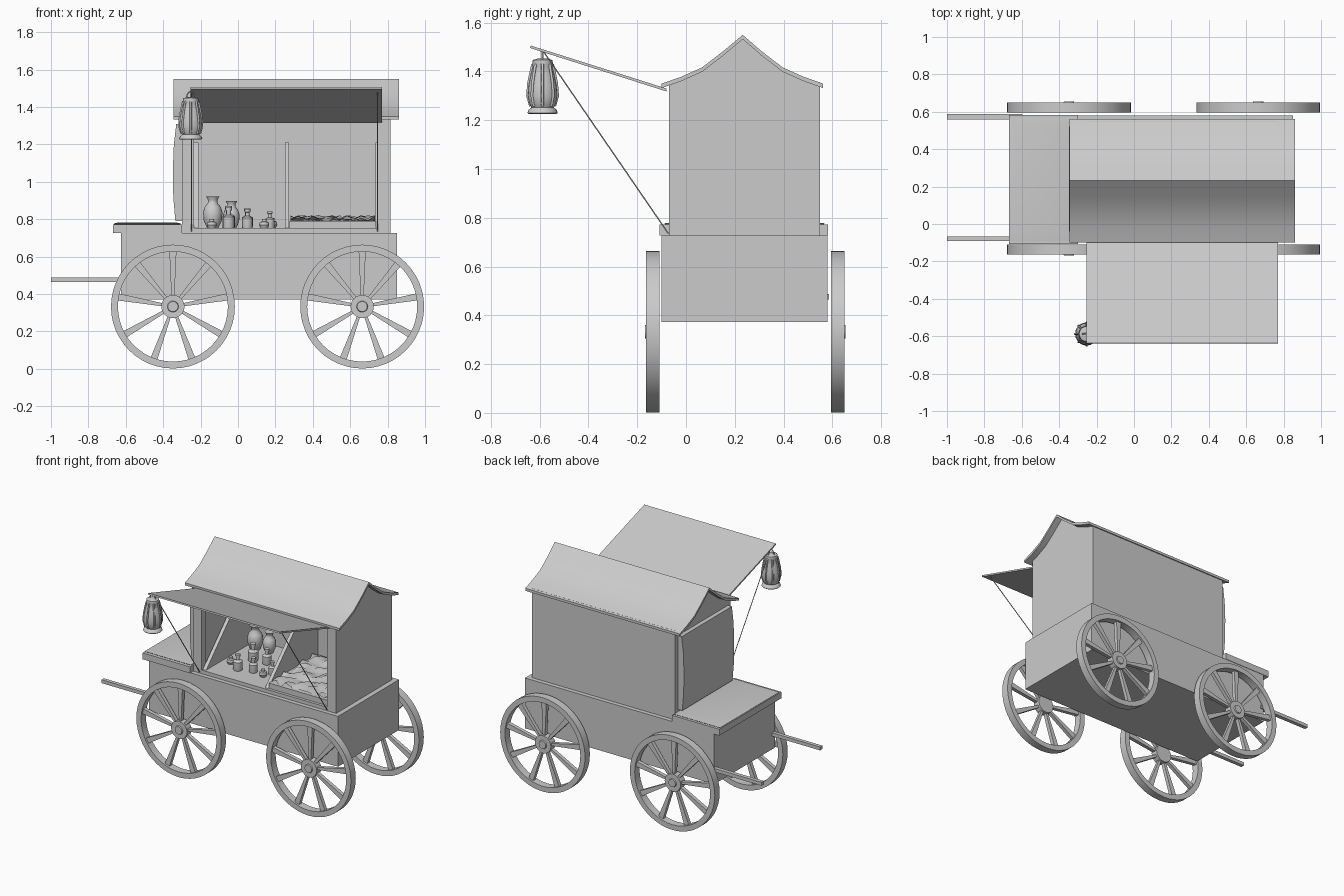
import bpy, bmesh, random
from math import sin, cos, pi, radians
from mathutils import Vector, Matrix

if "Cube" in bpy.data.objects:
    bpy.data.objects.remove(bpy.data.objects["Cube"])

random.seed(4)

def finish(name, bm, angle=None):
    bmesh.ops.recalc_face_normals(bm, faces=bm.faces)
    me = bpy.data.meshes.new(name)
    bm.to_mesh(me)
    bm.free()
    ob = bpy.data.objects.new(name, me)
    bpy.context.collection.objects.link(ob)
    if angle:
        bpy.ops.object.select_all(action='DESELECT')
        ob.select_set(True)
        bpy.context.view_layer.objects.active = ob
        bpy.ops.object.shade_smooth_by_angle(angle=radians(angle))
    return ob

def add_box(bm, x, y, z):
    m = Matrix.Translation(((x[0]+x[1])/2, (y[0]+y[1])/2, (z[0]+z[1])/2))
    bmesh.ops.create_cube(bm, size=1, matrix=m @ Matrix.Diagonal((x[1]-x[0], y[1]-y[0], z[1]-z[0], 1)))

def box(name, x, y, z):
    bm = bmesh.new()
    add_box(bm, x, y, z)
    return finish(name, bm)

def add_prism(bm, x, yz):
    # extrude a closed (y, z) outline along x
    a, b = [[bm.verts.new((v, *p)) for p in yz] for v in x]
    n = len(yz)
    bm.faces.new(a)
    bm.faces.new(b)
    for i in range(n):
        bm.faces.new((a[i], a[(i+1) % n], b[(i+1) % n], b[i]))

def prism(name, x, yz, angle=None):
    bm = bmesh.new()
    add_prism(bm, x, yz)
    return finish(name, bm, angle)

def add_lathe(bm, prof, seg, mat, closed=False):
    # spin an (r, z) profile around z
    rings = [[bm.verts.new(mat @ Vector((r*cos(2*pi*i/seg), r*sin(2*pi*i/seg), z))) for i in range(seg)]
             for r, z in prof]
    pairs = list(zip(rings, rings[1:])) + ([(rings[-1], rings[0])] if closed else [])
    for a, b in pairs:
        for i in range(seg):
            j = (i+1) % seg
            bm.faces.new((a[i], a[j], b[j], b[i]))
    if not closed:
        bm.faces.new(rings[0])
        bm.faces.new(rings[-1])

def rod(name, pts, r, cyclic=False):
    cu = bpy.data.curves.new(name, 'CURVE')
    cu.dimensions = '3D'
    cu.bevel_depth = r
    cu.bevel_resolution = 1
    cu.use_fill_caps = True
    sp = cu.splines.new('POLY')
    sp.points.add(len(pts)-1)
    for p, c in zip(sp.points, pts):
        p.co = (*c, 1)
    sp.use_cyclic_u = cyclic
    ob = bpy.data.objects.new(name, cu)
    bpy.context.collection.objects.link(ob)

# Wagon bed, driver seat and cushions
box("wagon_bed", (-.626, .85), (-.10, .58), (.372, .727))
box("seat_board", (-.668, -.30), (-.108, .583), (.727, .772))
bm = bmesh.new()
add_lathe(bm, [(.5*2**.5*.98, 0), (.5*2**.5, .006), (.6, .012)], 4,
          Matrix.Translation((-.485, .24, .771)) @ Matrix.Diagonal((.36, .66, 1, 1)) @ Matrix.Rotation(pi/4, 4, 'Z'))
finish("seat_cushion", bm, 40)
bm = bmesh.new()
bulge = [(-.30, .79), (-.335, .79), (-.346, .92), (-.348, 1.07), (-.343, 1.2), (-.33, 1.31), (-.30, 1.31)]
rows = [[bm.verts.new((x, y, z)) for x, z in bulge] for y in (-.04, .52)]
bm.faces.new(rows[0])
bm.faces.new(rows[1])
for i in range(len(bulge)):
    j = (i+1) % len(bulge)
    bm.faces.new((rows[0][i], rows[0][j], rows[1][j], rows[1][i]))
finish("seat_backrest", bm, 40)

# Cart shafts
for side, y in (("front", (-.092, -.066)), ("rear", (.56, .587))):
    box(side + "_shaft", (-1, -.60), y, (.464, .488))

# Cabin walls: gabled ends, back wall, front posts, sill and lintel
gable = [(-.07, .727), (.55, .727), (.55, 1.355), (.395, 1.405), (.31, 1.47),
         (.23, 1.54), (.15, 1.47), (.065, 1.405), (-.07, 1.355)]
prism("left_end_wall", (-.30, -.25), gable)
prism("right_end_wall", (.765, .815), gable)
box("back_wall", (-.30, .815), (.50, .55), (.727, 1.355))
box("left_front_post", (-.30, -.235), (-.07, -.02), (.727, 1.355))
box("right_front_post", (.742, .815), (-.07, -.02), (.727, 1.355))
box("front_lintel", (-.30, .815), (-.07, -.03), (1.315, 1.355))
box("counter_floor", (-.26, .78), (-.07, .51), (.727, .752))

# Slanted display dividers
bm = bmesh.new()
for x in ((-.235, -.21), (.25, .274), (.735, .75)):
    add_prism(bm, x, [(-.055, .752), (.51, .752), (.51, 1.21), (.40, 1.21)])
finish("display_dividers", bm)

# Curved gable roof
top = [(-.10, 1.35), (-.02, 1.378), (.065, 1.416), (.15, 1.481), (.23, 1.55)]
half_under = [(y, z - .018) for y, z in top]
mirror = lambda pts: [(.465 - y, z) for y, z in reversed(pts)]
shift = lambda pts: [(y - .0025, z) for y, z in pts]
prism("roof", (-.345, .86), top[:-1] + [(.2325, 1.55)] + shift(mirror(top[:-1]))
      + shift(list(reversed(mirror(half_under[:-1])))) + [(.2325, 1.532)] + half_under[:-1][::-1], 35)

# Raised awning with its ropes
prism("awning", (-.255, .77), [(-.636, 1.506), (-.08, 1.33), (-.08, 1.318), (-.639, 1.496)])
for side, x in (("left", -.248), ("right", .745)):
    rod(side + "_awning_rope", [(x, -.585, 1.483), (x, -.072, .735)], .003)

# Spoked wheels
def wheel(name, x, y):
    bm = bmesh.new()
    m = Matrix.Translation((x, y, .333)) @ Matrix.Rotation(pi/2, 4, 'X')
    add_lathe(bm, [(.294, -.027), (.331, -.027), (.331, .027), (.294, .027)], 48, m, True)
    add_lathe(bm, [(.062, -.027), (.062, .024), (.03, .024), (.027, .032)], 24, m)
    for k in range(9):
        s = m @ Matrix.Rotation(pi/2 + k*2*pi/9, 4, 'Z')
        vs = [bm.verts.new(s @ Vector((r, sy*w, sz*.013)))
              for r, w in ((.05, .008), (.30, .019)) for sy, sz in ((-1, -1), (1, -1), (1, 1), (-1, 1))]
        for i in range(4):
            j = (i+1) % 4
            bm.faces.new((vs[i], vs[j], vs[4+j], vs[4+i]))
        bm.faces.new(vs[:4])
        bm.faces.new(vs[4:])
    return finish(name, bm, 30)

for end, x in (("left", -.348), ("right", .664)):
    wheel(f"{end}_front_wheel", x, -.136)
    rear = wheel(f"{end}_rear_wheel", 0, 0)
    rear.data.transform(Matrix.Translation((0, 0, -.333)))
    rear.rotation_euler = (0, 0, pi)
    rear.location = (x, .622, .333)

# Hanging lantern with ribs and handle
lx, ly = -.253, -.588
bm = bmesh.new()
at = Matrix.Translation((lx, ly, 0))
add_lathe(bm, [(.056, 1.225), (.062, 1.23), (.058, 1.242), (.046, 1.252), (.055, 1.268), (.061, 1.30),
               (.058, 1.34), (.048, 1.39), (.04, 1.42), (.043, 1.428), (.04, 1.447), (.02, 1.453)], 20, at)
finish("lantern_body", bm, 40)
for k in range(8):
    a = 2*pi*k/8
    rod("lantern_rib", [(lx + r*cos(a), ly + r*sin(a), z) for r, z in
                        ((.05, 1.258), (.062, 1.30), (.058, 1.35), (.048, 1.40), (.041, 1.43))], .006)
rod("lantern_handle", [(lx + .022*cos(t*pi/6), ly, 1.448 + .035*sin(t*pi/6)) for t in range(7)], .004)

# Pots, bottles and jars on the counter
shapes = {
    "vase": [(.03, 0), (.048, .04), (.052, .085), (.042, .115), (.026, .135), (.025, .15), (.036, .17)],
    "bottle": [(.026, 0), (.028, .01), (.028, .055), (.011, .065), (.011, .085), (.016, .087), (.016, .1)],
    "jar": [(.022, 0), (.03, .018), (.026, .036), (.014, .04), (.014, .055)],
}
goods = [("vase", -.135, .385, 1), ("vase", -.035, .40, .85), ("bottle", -.05, .07, 1.1),
         ("bottle", .05, .10, 1), ("bottle", .05, .25, 1.05), ("bottle", -.05, .24, 1.2),
         ("jar", .14, .08, .9), ("jar", .18, .20, 1), ("bottle", .17, .14, .9), ("jar", -.14, .12, .9)]
for kind, x, y, s in goods:
    bm = bmesh.new()
    add_lathe(bm, shapes[kind], 16, Matrix.Translation((x, y, .752)) @ Matrix.Scale(s, 4))
    finish("display_" + kind, bm, 35)

# Tray of heaped goods
box("goods_tray", (.276, .738), (-.05, .48), (.752, .79))
bm = bmesh.new()
bmesh.ops.create_grid(bm, x_segments=12, y_segments=14, size=.5,
                      matrix=Matrix.Translation((.507, .21, .797)) @ Matrix.Diagonal((.45, .50, 1, 1)))
for v in bm.verts:
    v.co.z += random.choice((-.012, 0, .006, .02)) + random.uniform(-.005, .005)
finish("heaped_goods", bm, 50)
